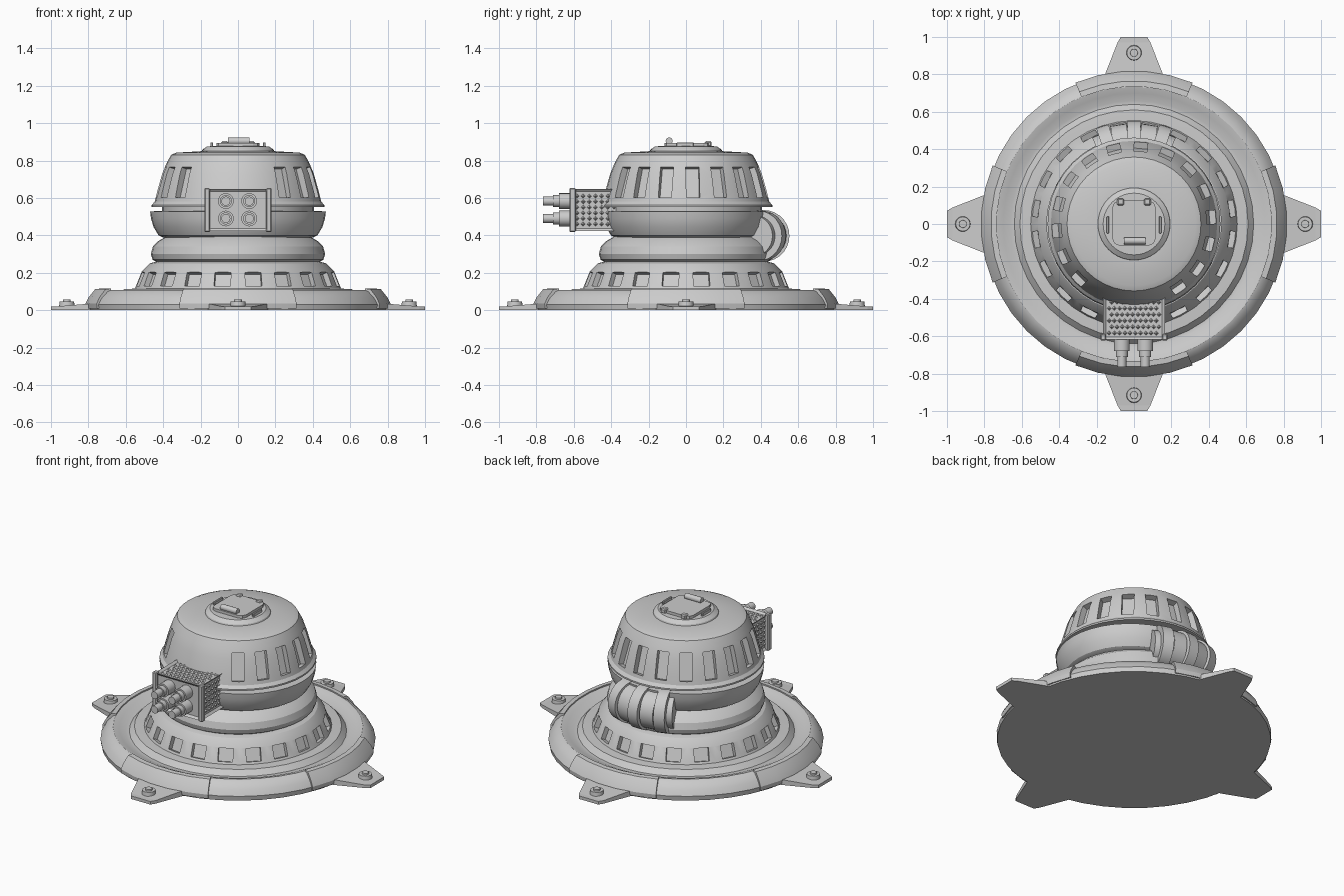
import bpy, bmesh
from math import sin, cos, pi, radians
from mathutils import Matrix, Vector

if "Cube" in bpy.data.objects:
    bpy.data.objects.remove(bpy.data.objects["Cube"])

N = 40


def finish(name, bm, smooth=True, loc=(0, 0, 0), rot_z=0):
    bmesh.ops.remove_doubles(bm, verts=bm.verts, dist=1e-5)
    bmesh.ops.recalc_face_normals(bm, faces=bm.faces)
    me = bpy.data.meshes.new(name)
    bm.to_mesh(me)
    bm.free()
    ob = bpy.data.objects.new(name, me)
    bpy.context.collection.objects.link(ob)
    ob.location = loc
    ob.rotation_euler.z = rot_z
    if smooth:
        shade(ob)
    return ob


def shade(ob):
    bpy.ops.object.select_all(action='DESELECT')
    ob.select_set(True)
    bpy.context.view_layer.objects.active = ob
    bpy.ops.object.shade_smooth_by_angle(angle=radians(28))


def lathe(name, pts, n=N, scale_y=1):
    """Full turn of a profile that starts and ends on the axis."""
    bm = bmesh.new()
    rings = [[bm.verts.new((r * cos(2 * pi * i / n), r * sin(2 * pi * i / n) * scale_y, z))
              for i in range(n)] if r else [bm.verts.new((0, 0, z))] for r, z in pts]
    for a, b in zip(rings, rings[1:]):
        for i in range(n):
            j = (i + 1) % n
            f = [a[i % len(a)], a[j % len(a)], b[j % len(b)], b[i % len(b)]]
            bm.faces.new(list(dict.fromkeys(f)))
    return finish(name, bm)


def arc(name, pts, mid, half, n):
    """Partial turn of a closed cross-section with capped ends."""
    bm = bmesh.new()
    secs = []
    for i in range(n + 1):
        a = mid - half + 2 * half * i / n
        secs.append([bm.verts.new((r * cos(a), r * sin(a), z)) for r, z in pts])
    for s, t in zip(secs, secs[1:]):
        for k in range(len(pts)):
            l = (k + 1) % len(pts)
            bm.faces.new((s[k], s[l], t[l], t[k]))
    bm.faces.new(secs[0])
    bm.faces.new(secs[-1])
    return finish(name, bm)


def box(name, loc, size, bevel=0.0):
    bm = bmesh.new()
    bmesh.ops.create_cube(bm, size=1, matrix=Matrix.Diagonal((*size, 1)))
    if bevel:
        bmesh.ops.bevel(bm, geom=bm.edges[:], offset=bevel, segments=1, affect='EDGES')
    return finish(name, bm, False, loc)


def cyl(name, loc, r1, r2, depth, axis='Z', n=20, rot_z=0):
    rot = {'Z': Matrix(), 'X': Matrix.Rotation(pi / 2, 4, 'Y'), 'Y': Matrix.Rotation(pi / 2, 4, 'X')}[axis]
    bm = bmesh.new()
    bmesh.ops.create_cone(bm, cap_ends=True, segments=n, radius1=r1, radius2=r2, depth=depth, matrix=rot)
    return finish(name, bm, True, loc, rot_z)


def cut_slots(ob, angles, r, z, size, tilt):
    """Cut a ring of radial slots."""
    bm = bmesh.new()
    for a in angles:
        m = (Matrix.Rotation(radians(a), 4, 'Z') @ Matrix.Translation((r, 0, z))
             @ Matrix.Rotation(tilt, 4, 'Y') @ Matrix.Diagonal((*size, 1)))
        bmesh.ops.create_cube(bm, size=1, matrix=m)
    cutter = finish("slot_cutter", bm, False)
    cutter.hide_render = True
    mod = ob.modifiers.new("slots", 'BOOLEAN')
    mod.operation, mod.solver, mod.object = 'DIFFERENCE', 'EXACT', cutter
    bpy.ops.object.select_all(action='DESELECT')
    bpy.context.view_layer.objects.active = ob
    ob.select_set(True)
    bpy.ops.object.modifier_apply(modifier=mod.name)
    bpy.data.objects.remove(cutter)
    shade(ob)


# Base dish with raised rim
lathe("base_dish", [(0, 0), (.805, 0), (.81, .03), (.79, .065), (.755, .1), (.735, .107), (.70, .098),
                    (.66, .08), (.64, .08), (.61, .112), (.5, .118), (0, .118)])

# Four rim pads and mounting feet with bolts
for k in range(4):
    a = k * pi / 2
    arc("rim_pad", [(.815, .008), (.818, .035), (.80, .07), (.765, .113), (.735, .115), (.735, .02)],
        a, radians(22.5), 5)
    bm = bmesh.new()
    half = [(.70, .19), (.80, .155), (.97, .088), (1.0, .07)]
    outline = half + [(x, -y) for x, y in reversed(half)]
    top = [bm.verts.new((x, y, .034 if x < .9 else .02)) for x, y in outline]
    low = [bm.verts.new((x, y, 0)) for x, y in outline]
    bm.faces.new(low)
    for i in range(3):
        bm.faces.new((top[i], top[i + 1], top[6 - i], top[7 - i]))
    for i in range(8):
        j = (i + 1) % 8
        bm.faces.new((top[i], top[j], low[j], low[i]))
    finish("mounting_foot", bm, False, rot_z=a)
    for nm, r, z in (("bolt_washer", .042, .03), ("bolt_head", .022, .04)):
        cyl(nm, (.915 * cos(a), .915 * sin(a), z), r, r * .92, .032)

# Skirt with windows
skirt = lathe("window_skirt", [(0, .1), (.56, .1), (.545, .13), (.515, .205), (.47, .25), (.43, .262), (0, .262)])
cut_slots(skirt, [9 + 18 * k for k in range(20)], .535, .168, (.075, .088, .08), -.38)

# Bulging neck ring
lathe("neck_ring", [(0, .25), (.43, .255), (.457, .27), (.466, .3), (.455, .34), (.425, .37), (.39, .39),
                    (.38, .41), (0, .41)])

# Bowl below the dome
lathe("lower_bowl", [(0, .385), (.40, .388), (.425, .4), (.452, .445), (.465, .49), (.47, .528), (.41, .53),
                     (0, .53)], scale_y=.945)
lathe("gap_collar", [(0, .5), (.405, .5), (.405, .57), (0, .57)])

# Slotted dome
dome = lathe("slotted_dome", [(0, .55), (.462, .552), (.462, .562), (.445, .58), (.433, .63), (.405, .73),
                              (.382, .785), (.358, .83), (.33, .842), (.19, .85), (0, .85)])
cut_slots(dome, [5 + 20 * k for k in range(18) if k not in (12, 13, 14)], .42, .685, (.085, .072, .17), -.3)

# Top cap and hatch
lathe("top_cap", [(0, .84), (.195, .845), (.19, .858), (.165, .876), (0, .878)])
hatch = box("hatch_plate", (0, .005, .883), (.23, .24, .022))
bm = bmesh.new()
bm.from_mesh(hatch.data)
bmesh.ops.bevel(bm, geom=[e for e in bm.edges if abs(e.verts[0].co.z - e.verts[1].co.z) > .01],
                offset=.035, segments=2, profile=.5, affect='EDGES')
bm.to_mesh(hatch.data)
bm.free()
cyl("hatch_handle", (.005, -.09, .904), .019, .019, .115, 'X', 14)
for s in (-1, 1):
    box("hatch_hinge", (s * .072, .118, .888), (.036, .036, .03), .006)
    box("hatch_side_bar", (s * .14, -.005, .884), (.014, .09, .026), .003)

# Front junction box with recessed panels
bx, by, bz = .33, .27, .225
centre = Vector((0, -.483, .535))
bm = bmesh.new()
bmesh.ops.create_cube(bm, size=1, matrix=Matrix.Diagonal((bx, by, bz, 1)))
bm.normal_update()
panels = [f for f in bm.faces if f.normal.y < .5]
bmesh.ops.inset_individual(bm, faces=panels, thickness=.02, depth=0)
for f in panels:
    n = f.normal.copy()
    for v in f.verts:
        v.co -= n * .012
finish("junction_box", bm, False, centre)
for s in (-1, 1):
    box("box_corner_rail", centre + Vector((s * bx / 2, -by / 2 + .012, 0)), (.03, .034, bz + .01), .005)

# Studded grip on the box panels
bm = bmesh.new()
for i in range(7):
    y = -.1 + i * .033
    for j in range(10):
        off = .007 if i % 2 else -.007
        m = Matrix.Translation((-.126 + j * .028 + off, y, bz / 2 - .008))
        bmesh.ops.create_cone(bm, segments=4, radius1=.013, radius2=.002, depth=.01, matrix=m)
    for j in range(6):
        for s in (-1, 1):
            m = (Matrix.Translation((s * (bx / 2 - .008), y, -.075 + j * .03))
                 @ Matrix.Rotation(s * pi / 2, 4, 'Y'))
            bmesh.ops.create_cone(bm, segments=4, radius1=.013, radius2=.002, depth=.01, matrix=m)
finish("box_studs", bm, False, centre)

# Four plugs
for x in (-.065, .06):
    for z in (.49, .583):
        cyl("plug_collar", (x, -.645, z), .042, .042, .07, 'Y')
        cyl("plug_neck", (x, -.69, z), .032, .032, .04, 'Y')
        cyl("plug_pin", (x, -.71, z), .024, .024, .11, 'Y')

# Ribbed coil housing curved around the back
for k, r in enumerate((.135, .122, .138, .122, .135)):
    a = radians(90 + (k - 2) * 9)
    cyl("coil_rib" if k % 2 == 0 else "coil_core", (.415 * cos(a), .415 * sin(a), .397),
        r, r, .068 if k % 2 == 0 else .085, 'X', 28, a - pi / 2)
for s in (-1, 1):
    a = radians(90 + s * 23)
    cyl("coil_end_cap", (.405 * cos(a), .405 * sin(a), .397), .108, .108, .05, 'X', 28, a - pi / 2)
